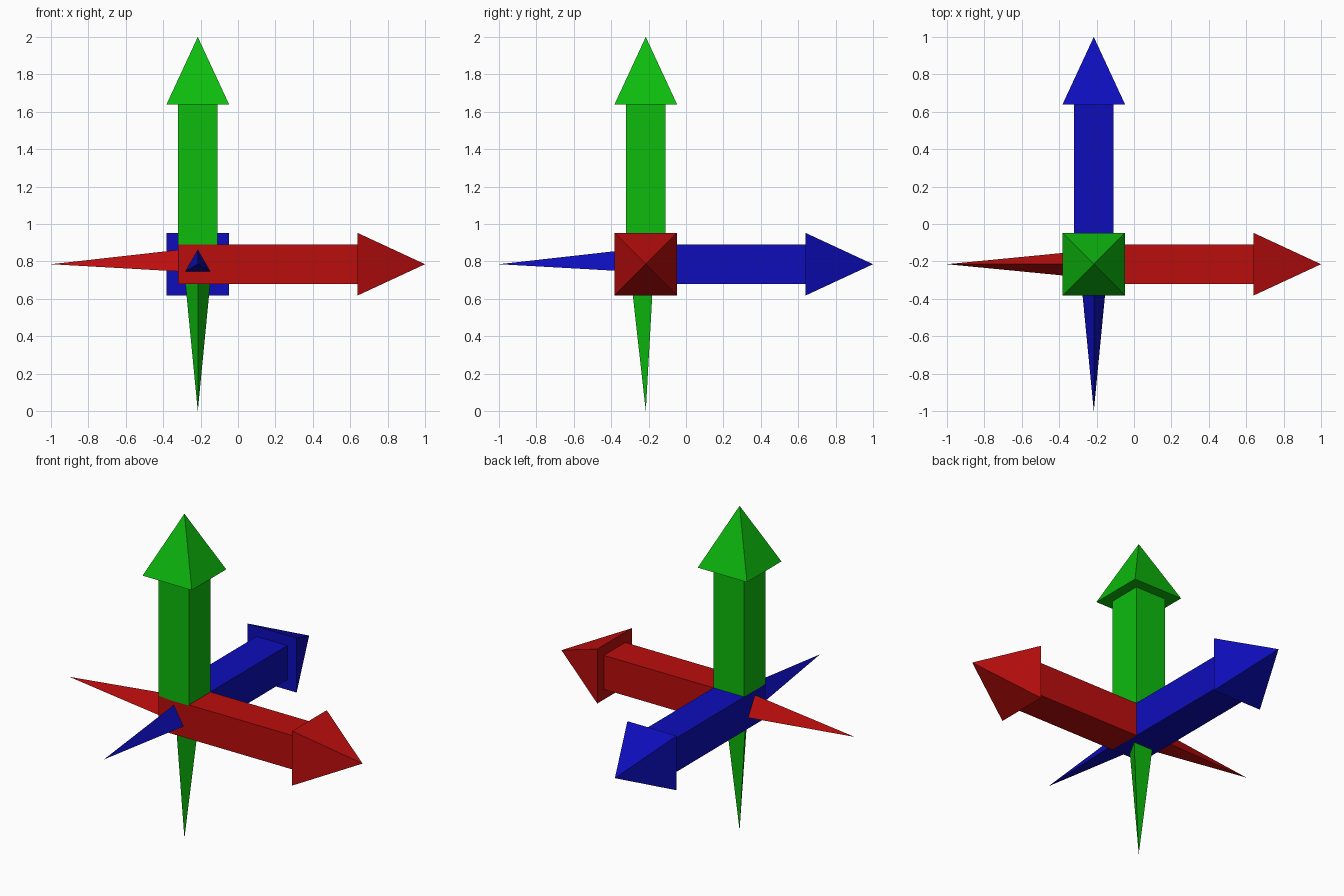
import bpy
import bmesh
from math import cos, sin, pi, sqrt
from mathutils import Vector

cube = bpy.data.objects.get("Cube")
if cube:
    bpy.data.objects.remove(cube)

CENTRE = Vector((-0.215, -0.215, 0.785))
X, Y, Z = Vector((1, 0, 0)), Vector((0, 1, 0)), Vector((0, 0, 1))


def make_material(name, colour):
    mat = bpy.data.materials.new(name)
    mat.use_nodes = True
    mat.diffuse_color = colour
    mat.node_tree.nodes["Principled BSDF"].inputs["Base Color"].default_value = colour
    return mat


def loft(name, mat, axis, up, sides, turn, start, end, radius, pointed):
    """Prism or pyramid along axis; turn is the angle of its first corner from up."""
    side = axis.cross(up)
    bm = bmesh.new()

    def ring(distance):
        angles = [turn + 2 * pi * i / sides for i in range(sides)]
        return [bm.verts.new(CENTRE + axis * distance
                             + radius * (up * cos(a) + side * sin(a))) for a in angles]

    base = ring(start)
    bm.faces.new(base)
    top = [bm.verts.new(CENTRE + axis * end)] * sides if pointed else ring(end)
    if not pointed:
        bm.faces.new(top)
    for i in range(sides):
        j = (i + 1) % sides
        corners = [base[i], base[j], top[j]]
        bm.faces.new(corners if pointed else corners + [top[i]])
    bmesh.ops.recalc_face_normals(bm, faces=bm.faces)
    mesh = bpy.data.meshes.new(name)
    bm.to_mesh(mesh)
    bm.free()
    mesh.materials.append(mat)
    obj = bpy.data.objects.new(name, mesh)
    bpy.context.collection.objects.link(obj)


# Each arrow: name, colour, direction, spike ridge direction, shaft start, shaft half width
arrows = [
    ("red", (0.5, 0.004, 0.004, 1), X, Z, -0.104, 0.1045),
    ("green", (0.004, 0.5, 0.004, 1), Z, -Y, 0.1, 0.1045),
    ("blue", (0.004, 0.004, 0.5, 1), Y, Z, -0.1, 0.105),
]
for name, colour, axis, up, start, half in arrows:
    mat = make_material(name, colour)
    # square shaft, square pyramid head, three-sided spike behind
    loft(name + "_shaft", mat, axis, up, 4, pi / 4, start, 0.853, half * sqrt(2), False)
    loft(name + "_head", mat, axis, up, 4, pi / 4, 0.853, 1.215, 0.168 * sqrt(2), True)
    loft(name + "_spike", mat, axis, up, 3, 0, 0, -0.785, 0.088, True)
